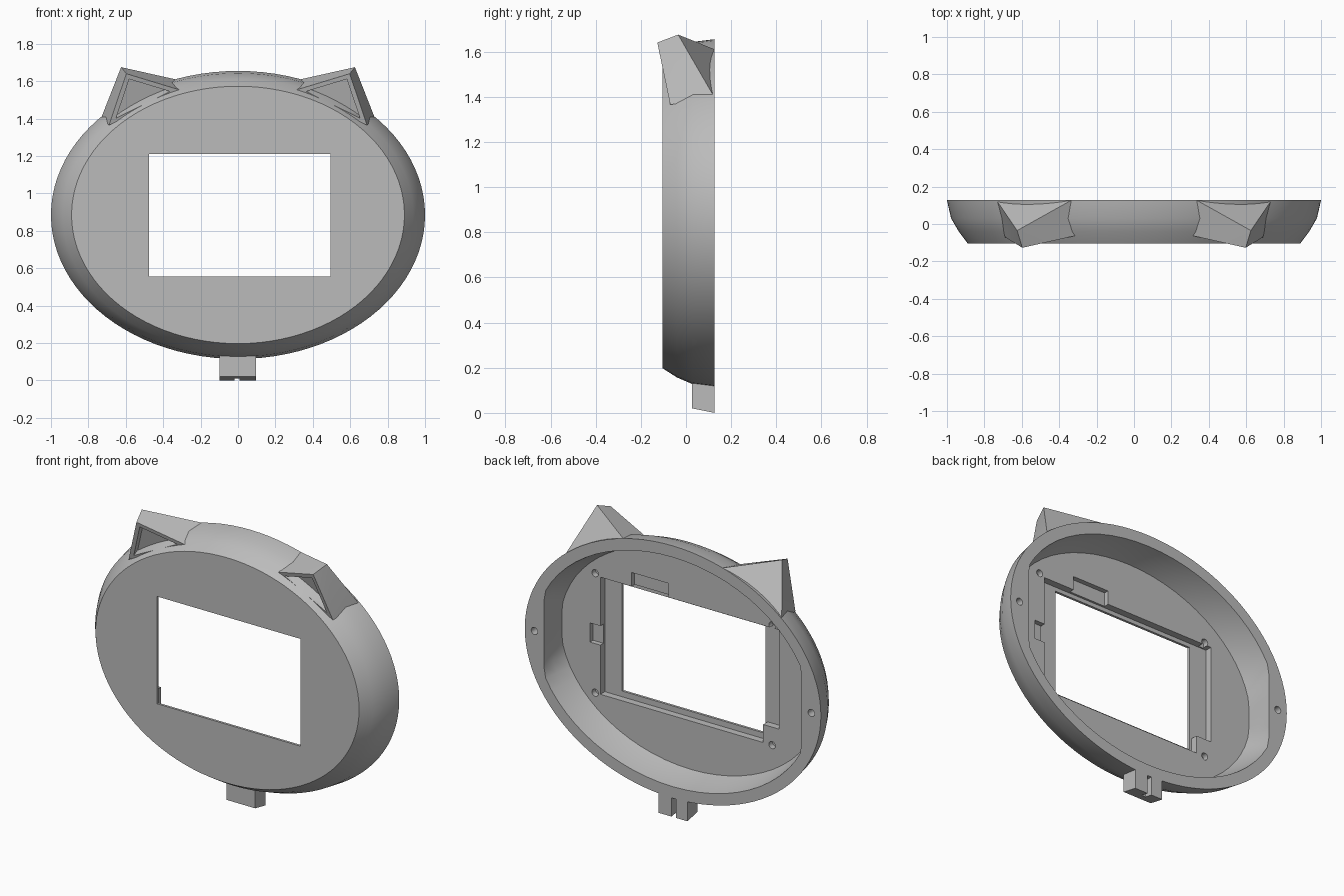
import bpy, bmesh, math
from mathutils import Vector

if "Cube" in bpy.data.objects:
    bpy.data.objects.remove(bpy.data.objects["Cube"])

BACK, FRONT = 0.127, -0.103   # depth limits of the shell
FLOOR = -0.045                # inner face of the front panel
MID = 0.885                   # height of the oval's centre

grey = bpy.data.materials.new("plain_grey")
grey.use_nodes = True
grey.diffuse_color = (0.5, 0.5, 0.5, 1)
grey.node_tree.nodes["Principled BSDF"].inputs["Base Color"].default_value = (0.5, 0.5, 0.5, 1)


def finish(name, bm):
    bmesh.ops.recalc_face_normals(bm, faces=bm.faces)
    mesh = bpy.data.meshes.new(name)
    bm.to_mesh(mesh)
    bm.free()
    mesh.materials.append(grey)
    obj = bpy.data.objects.new(name, mesh)
    bpy.context.scene.collection.objects.link(obj)
    return obj


def loft(name, rings, cx=0.0, cz=MID, n=96, limit=9.0):
    """Solid through oval rings (y, x radius, z radius), flattened at |x| = limit."""
    bm = bmesh.new()
    loops = []
    for y, a, b in rings:
        loop = []
        for i in range(n):
            t = math.tau * i / n
            x = max(-limit, min(limit, a * math.cos(t)))
            loop.append(bm.verts.new((cx + x, y, cz + b * math.sin(t))))
        loops.append(loop)
    for p, q in zip(loops, loops[1:]):
        for i in range(n):
            j = (i + 1) % n
            bm.faces.new((p[i], p[j], q[j], q[i]))
    bm.faces.new(loops[0])
    bm.faces.new(loops[-1])
    return finish(name, bm)


def hull(name, points):
    bm = bmesh.new()
    for p in points:
        bm.verts.new(p)
    bmesh.ops.convex_hull(bm, input=bm.verts)
    bmesh.ops.dissolve_limit(bm, angle_limit=0.01, verts=bm.verts, edges=bm.edges)
    return finish(name, bm)


def box(name, x0, x1, y0, y1, z0, z1):
    return hull(name, [(x, y, z) for x in (x0, x1) for y in (y0, y1) for z in (z0, z1)])


def cut(obj, cutter, keep=False):
    cutter.hide_render = True
    mod = obj.modifiers.new("cut", 'BOOLEAN')
    mod.operation = 'DIFFERENCE'
    mod.solver = 'EXACT'
    mod.object = cutter
    bpy.context.view_layer.objects.active = obj
    bpy.ops.object.modifier_apply(modifier=mod.name)
    if not keep:
        bpy.data.objects.remove(cutter)


# Oval shell with rounded sides, hollow at the back
body = loft("oval_shell", [(FRONT, 0.89, 0.688), (-0.04, 0.937, 0.728),
                           (0.03, 0.978, 0.758), (BACK, 1.0, 0.77)])
cavity = loft("cavity_cutter", [(FLOOR, 0.88, 0.66), (0.04, 0.91, 0.687), (BACK, 0.93, 0.70),
                                (0.2, 0.93, 0.70)], n=64, limit=0.87)
cut(body, cavity, keep=True)

# Screen opening, the recess behind it and two notches in the recess edge
cut(body, box("window_cutter", -0.475, 0.495, -0.3, 0.1, 0.555, 1.21))
cut(body, box("recess_cutter", -0.595, 0.61, -0.088, 0.05, 0.52, 1.235))
cut(body, box("top_notch_cutter", 0.15, 0.40, -0.075, 0.05, 1.2, 1.32))
cut(body, box("side_notch_cutter", 0.6, 0.68, -0.075, 0.05, 0.82, 0.937))

# Screw holes in the panel and in the rim
for x in (-0.55, 0.645):
    for z in (0.52, 1.25):
        cut(body, loft("hole_cutter", [(-0.08, 0.022, 0.022), (0.05, 0.022, 0.022)], x, z, 16))
for x in (-0.935, 0.935):
    cut(body, loft("hole_cutter", [(0.05, 0.022, 0.022), (0.2, 0.022, 0.022)], x, MID, 16))

# Block filling the lower corner of the recess, with its own screw hole
block = box("corner_block", -0.6, -0.49, -0.095, FLOOR, 0.51, 0.63)
cut(block, loft("hole_cutter", [(-0.08, 0.022, 0.022), (0.05, 0.022, 0.022)], -0.55, 0.52, 16))

# Pointed ears with a sunken triangle on the front
parts = [body, block]
for side, name in ((1, "left_ear"), (-1, "right_ear")):
    def at(x, y, z):
        return Vector((side * x, y, z))
    tip, peak = at(0.597, -0.127, 1.64), at(0.625, -0.035, 1.675)
    outer, inner = at(0.69, -0.07, 1.365), at(0.31, -0.062, 1.553)
    ear = hull(name, [tip, peak, outer, inner, at(0.735, BACK, 1.395), at(0.335, BACK, 1.61)])
    centre = (tip + outer + inner) / 3
    normal = (outer - tip).cross(inner - tip).normalized()
    if normal.y > 0:
        normal.negate()
    tri = [centre + (p - centre) * 0.76 for p in (tip, outer, inner)]
    cut(ear, hull("ear_cutter", [p + normal * d for p in tri for d in (0.05, -0.05)]))
    cut(ear, cavity, keep=True)
    parts.append(ear)
bpy.data.objects.remove(cavity)

# Foot tab with a sloped underside and a slot at the back
foot = hull("foot_tab", [(x, y, z) for x in (-0.098, 0.097)
                         for y, z in ((0.027, 0.02), (BACK, 0.0), (0.027, 0.135), (BACK, 0.135))])
cut(foot, box("slot_cutter", -0.02, 0.008, 0.075, 0.2, -0.1, 0.115))
parts.append(foot)

# Smooth the curved walls, keep real edges sharp
for obj in parts:
    bpy.ops.object.select_all(action='DESELECT')
    obj.select_set(True)
    bpy.context.view_layer.objects.active = obj
    bpy.ops.object.shade_smooth_by_angle(angle=math.radians(28))
